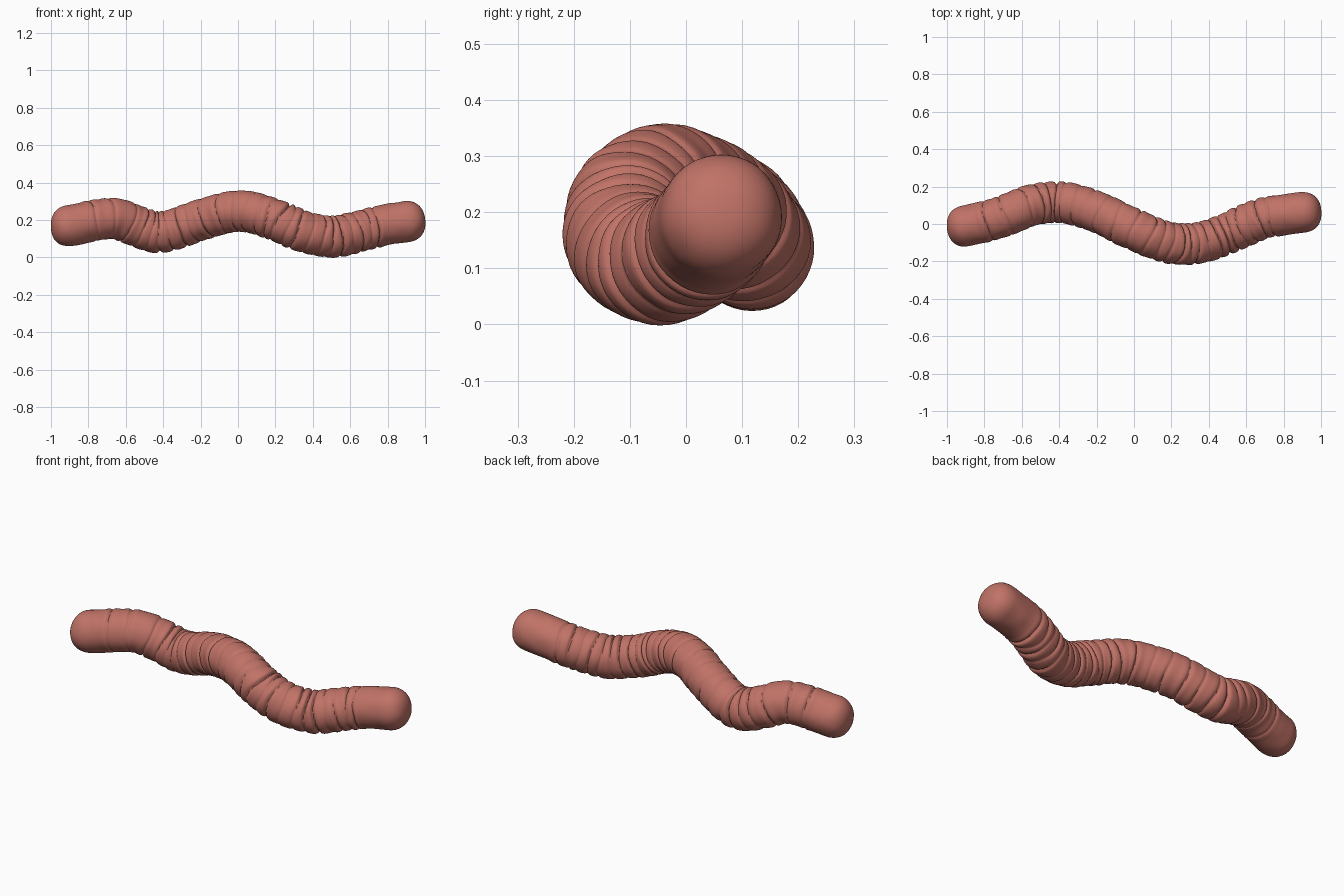
import bpy, bmesh, math, random
from mathutils import Vector, noise

random.seed(4)
if "Cube" in bpy.data.objects:
    bpy.data.objects.remove(bpy.data.objects["Cube"])

# Centre line of the body from the right tip to the left tip
PATH = [Vector(p) for p in [
    (-1.0, -.02, .165), (-.9, -.01, .17), (-.75, .025, .2), (-.65, .06, .207),
    (-.55, .1, .17), (-.45, .115, .137), (-.35, .11, .148), (-.2, .065, .202),
    (0, -.03, .248), (.15, -.09, .22), (.27, -.108, .17), (.38, -.093, .13),
    (.5, -.05, .11), (.6, -.005, .128), (.7, .033, .153), (.8, .05, .176),
    (.9, .062, .192), (1.0, .07, .205)]]
# Places where the skin folds
FOLDS = [-.78, -.69, -.59, -.52, -.47, -.42, -.37, -.3, -.24, -.16, -.08, 0,
         .07, .13, .18, .225, .27, .315, .37, .43, .48, .53, .58, .63, .68, .73]
RADIUS, CAP, SIDES, RINGS = .109, .1, 48, 460


def centre(x):
    """Smooth cubic through the path points, found by x."""
    i = 0
    while i < len(PATH) - 2 and x > PATH[i + 1].x:
        i += 1
    a, b = PATH[i], PATH[i + 1]
    before = PATH[i - 1] if i else 2 * a - b
    after = PATH[i + 2] if i + 2 < len(PATH) else 2 * b - a
    w = b.x - a.x
    t = (x - a.x) / w
    ma = (b - before) * (w / (b.x - before.x))
    mb = (after - a) * (w / (after.x - a.x))
    p = (a * (2*t**3 - 3*t*t + 1) + ma * (t**3 - 2*t*t + t)
         + b * (3*t*t - 2*t**3) + mb * (t**3 - t*t))
    p.x = x
    return p


def direction(x):
    """Tangent averaged over a short stretch."""
    return (centre(min(x + .04, 1)) - centre(max(x - .04, -1))).normalized()


# Each fold is a partial, slightly slanted and wavy groove
folds = [(x, random.uniform(0, math.tau), random.uniform(.006, .013),
          random.uniform(-.012, .012)) for x in FOLDS]


def skin(x, angle):
    """Height of the skin above or below the plain tube."""
    h = .003 * noise.noise(Vector((x * 14, math.cos(angle) * 1.5, math.sin(angle) * 1.5)))
    for fx, phase, depth, slant in folds:
        d = x - fx - slant * math.cos(angle + phase) - .003 * math.sin(3 * angle + phase)
        if abs(d) < .06:
            strength = .35 + .65 * max(0, math.cos(angle - phase) + .4) / 1.4
            h -= depth * strength * 1.25 * math.exp(-(d / .006) ** 2)
            h += .003 * strength * math.exp(-(abs(d) - .02) ** 2 / .0002)
    return h


# Ring stations, packed closely at the round tips
cap = [CAP * (1 - math.cos(math.pi / 2 * k / 16)) for k in range(1, 17)]
span = 2 - 2 * CAP
stations = [-1 + c for c in cap]
stations += [-1 + CAP + span * k / RINGS for k in range(1, RINGS)]
stations += [1 - c for c in reversed(cap)]

# Worm body
bm = bmesh.new()
rings = []
for x in stations:
    c, t = centre(x), direction(x)
    side = Vector((0, 0, 1)).cross(t).normalized()
    up = t.cross(side)
    inset = max(0, 1 - (1 - abs(x)) / CAP)
    r = RADIUS * max(0, 1 - inset ** 2.3) ** (1 / 2.3)
    ring = []
    for k in range(SIDES):
        a = math.tau * k / SIDES
        out = side * math.cos(a) + up * math.sin(a)
        # tips stay unslanted, so the caps close neatly
        ring.append(bm.verts.new(c + out * (r + skin(x, a) * r / RADIUS)))
    rings.append(ring)
for a, b in zip(rings, rings[1:]):
    for k in range(SIDES):
        n = (k + 1) % SIDES
        bm.faces.new((a[k], a[n], b[n], b[k]))
for ring, x in ((rings[0], -1), (rings[-1], 1)):
    tip = bm.verts.new(centre(x))
    for k in range(SIDES):
        bm.faces.new((ring[k], ring[(k + 1) % SIDES], tip))
bmesh.ops.recalc_face_normals(bm, faces=bm.faces)
mesh = bpy.data.meshes.new("worm_body")
bm.to_mesh(mesh)
bm.free()
body = bpy.data.objects.new("worm_body", mesh)
bpy.context.collection.objects.link(body)

# Skin colour
skin_mat = bpy.data.materials.new("pinkish brown skin")
skin_mat.use_nodes = True
colour = (.53, .17, .135, 1)
skin_mat.diffuse_color = colour
skin_mat.node_tree.nodes["Principled BSDF"].inputs["Base Color"].default_value = colour
mesh.materials.append(skin_mat)

# Smooth shading
bpy.ops.object.select_all(action="DESELECT")
body.select_set(True)
bpy.context.view_layer.objects.active = body
bpy.ops.object.shade_smooth_by_angle(angle=math.radians(50))
